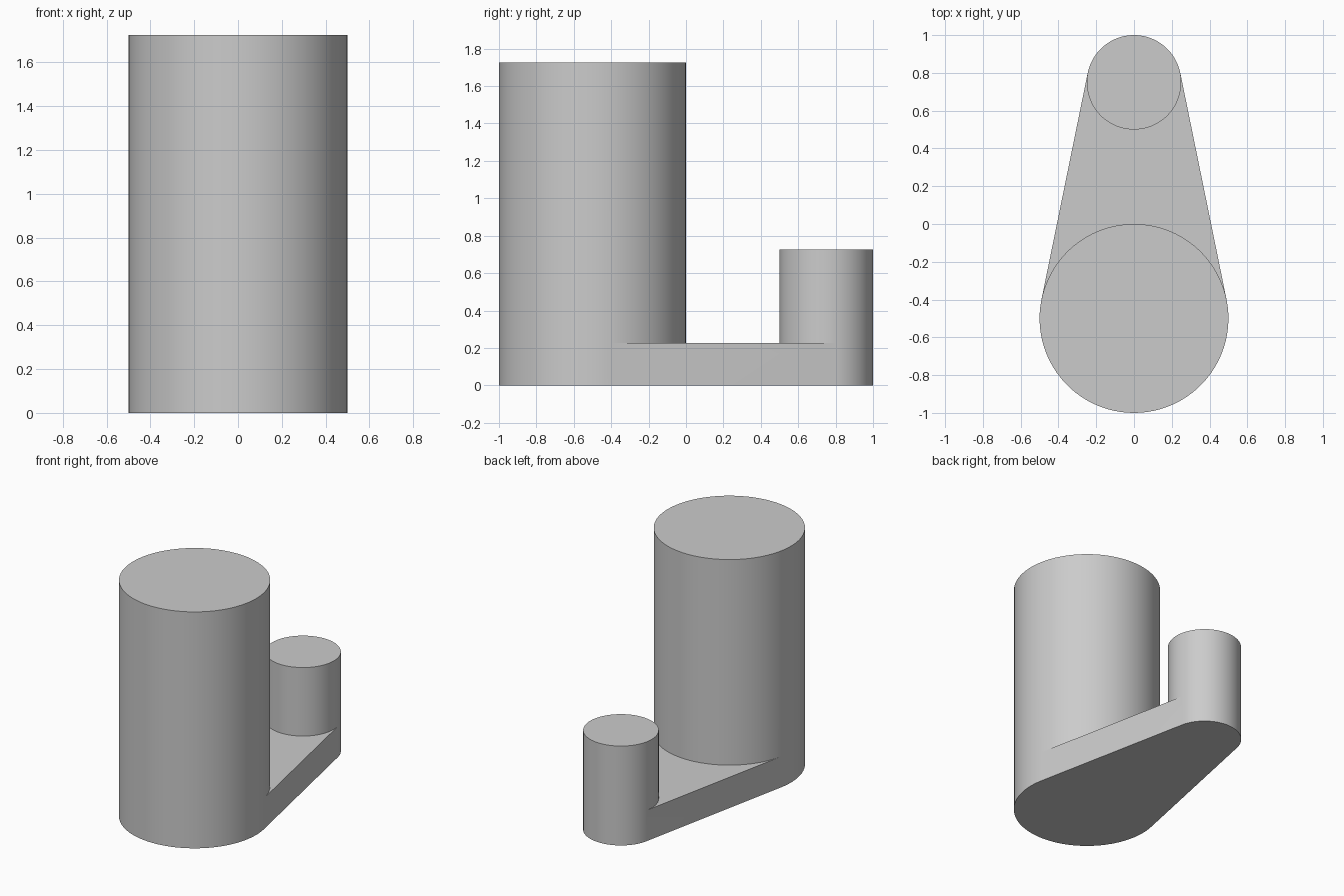
import bpy
import bmesh
from math import asin, cos, sin, pi

cube = bpy.data.objects.get("Cube")
if cube:
    bpy.data.objects.remove(cube, do_unlink=True)

PLATE = 0.225
BIG = dict(y=-0.5, r=0.5, top=1.725)
SMALL = dict(y=0.75, r=0.25, top=0.725)
STEPS = 48

grey = bpy.data.materials.new("plain grey")
grey.use_nodes = True
colour = (0.6, 0.6, 0.6, 1)
grey.diffuse_color = colour
grey.node_tree.nodes["Principled BSDF"].inputs["Base Color"].default_value = colour

# Angle at which the straight plate sides touch both round posts
tangent = asin((BIG["r"] - SMALL["r"]) / (SMALL["y"] - BIG["y"]))
bm = bmesh.new()


def arc(post, start, end):
    """Points on a post's circle from start to end, both included."""
    angles = [start + (end - start) * i / STEPS for i in range(STEPS + 1)]
    return [(post["r"] * cos(a), post["y"] + post["r"] * sin(a)) for a in angles]


def ring(points, z):
    return [bm.verts.new((x, y, z)) for x, y in points]


def walls(lower, upper):
    for i in range(len(lower)):
        j = (i + 1) % len(lower)
        bm.faces.new((lower[i], lower[j], upper[j], upper[i]))


# Outer arcs follow the plate rim, inner arcs border the web between the posts
big_outer = arc(BIG, pi - tangent, 2 * pi + tangent)
big_inner = arc(BIG, tangent, pi - tangent)
# The small post uses the same tangent directions
small_outer = arc(SMALL, tangent, pi - tangent)
small_inner = arc(SMALL, pi - tangent, 2 * pi + tangent)

# Tapered base plate: underside, rim and exposed top web
rim = big_outer + small_outer
bottom = ring(rim, 0)
bm.faces.new(bottom[::-1])
walls(bottom, ring(rim, PLATE))
bm.faces.new(ring(big_inner[::-1] + small_inner[::-1], PLATE))

# Two round posts rising from the plate
for post, outline in ((BIG, big_outer + big_inner[1:-1]),
                      (SMALL, small_outer + small_inner[1:-1])):
    cap = ring(outline, post["top"])
    walls(ring(outline, PLATE), cap)
    bm.faces.new(cap)

# Join the plate and posts into one closed skin
bmesh.ops.remove_doubles(bm, verts=bm.verts[:], dist=0.0001)
bmesh.ops.recalc_face_normals(bm, faces=bm.faces[:])
mesh = bpy.data.meshes.new("two_post_link")
bm.to_mesh(mesh)
bm.free()
mesh.materials.append(grey)

link = bpy.data.objects.new("two_post_link", mesh)
bpy.context.collection.objects.link(link)
bpy.ops.object.select_all(action="DESELECT")
link.select_set(True)
bpy.context.view_layer.objects.active = link
bpy.ops.object.shade_smooth_by_angle(angle=pi / 6)
